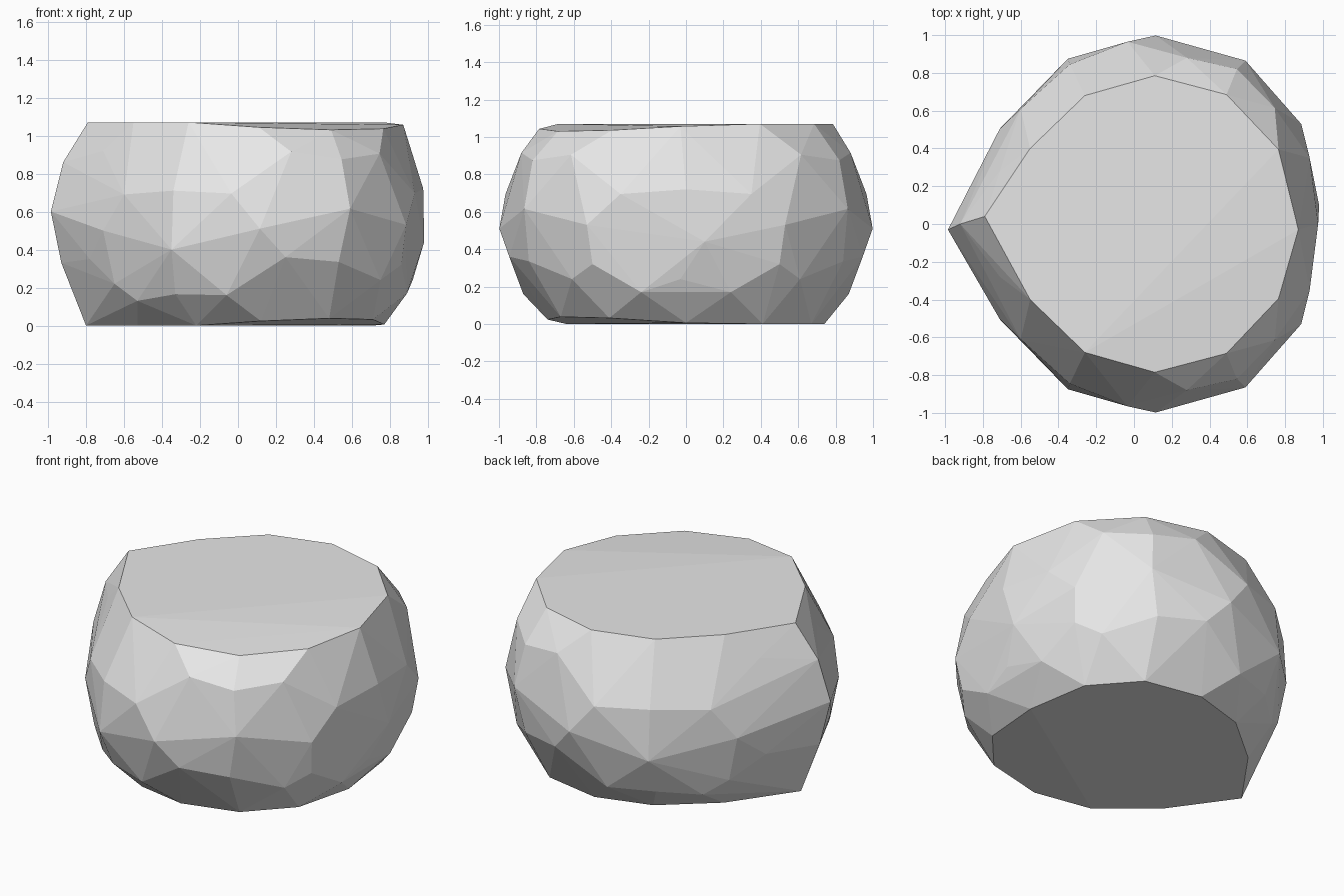
import bpy
import bmesh

# Remove the default cube only
default_cube = bpy.data.objects.get("Cube")
if default_cube is not None:
    bpy.data.objects.remove(default_cube, do_unlink=True)


def make_material(name, color):
    material = bpy.data.materials.new(name)
    material.use_nodes = True
    material.diffuse_color = color
    shader = next(node for node in material.node_tree.nodes
                  if node.type == "BSDF_PRINCIPLED")
    shader.inputs["Base Color"].default_value = color
    return material


def mirrored(points):
    """Give each point plus its twin across the side-to-side plane."""
    for x, y, z in points:
        yield x, y, z
        if abs(y) > .12:
            yield x, -y, z


def worn_depth(x, y):
    """How far the flat ends are worn away toward the front left corner."""
    return .09 * max(0, .6 * x - .8 * y - .4)


# Outlines of the flat top and the flat base, half of each
top_outline = [(-.79, .04), (-.55, .4), (-.26, .68), (.11, .785),
               (.49, .685), (.765, .395), (.87, -.03)]
base_outline = [(-.8, 0), (-.53, .38), (-.22, .64), (.12, .74),
                (.48, .67), (.71, .41), (.77, 0)]

# Chipped corners of the upper shoulder
shoulder = [(-.92, 0, .86), (-.71, .28, .92), (-.6, .61, .69),
            (-.34, .845, .71), (-.035, .965, .695), (.28, .88, .915),
            (.545, .82, .875), (.745, .615, .905), (.93, .35, .695),
            (.975, 0, .72)]

# Widest corners around the middle
belly = [(-.985, -.03, .6), (-.71, .505, .5), (-.35, .875, .4),
         (.115, .998, .51), (.59, .865, .615), (.885, .53, .53),
         (.98, .1, .44)]

# Chipped corners of the underside
underside = [(-.93, 0, .33), (-.78, .32, .35), (-.65, .5, .22),
             (-.53, .59, .13), (-.33, .77, .165), (-.06, .87, .16),
             (.25, .945, .36), (.53, .84, .335), (.75, .61, .24),
             (.86, .5, .32), (.89, .24, .17), (.92, -.03, .24)]

points = list(mirrored(shoulder + belly + underside))
for x, y, z in mirrored([(px, py, 1.07) for px, py in top_outline]):
    points.append((x, y, z - worn_depth(x, y)))
for x, y, z in mirrored([(px, py, 0) for px, py in base_outline]):
    points.append((x, y, z + worn_depth(x, y)))

# Wrap all the corners in one faceted stone skin
bm = bmesh.new()
for point in points:
    bm.verts.new(point)
bmesh.ops.convex_hull(bm, input=list(bm.verts))
loose = [vert for vert in bm.verts if not vert.link_faces]
bmesh.ops.delete(bm, geom=loose, context="VERTS")
bmesh.ops.recalc_face_normals(bm, faces=list(bm.faces))
for face in bm.faces:
    face.smooth = False

mesh = bpy.data.meshes.new("boulder")
bm.to_mesh(mesh)
bm.free()

boulder = bpy.data.objects.new("boulder", mesh)
bpy.context.collection.objects.link(boulder)
mesh.materials.append(make_material("stone grey", (.8, .8, .8, 1)))
